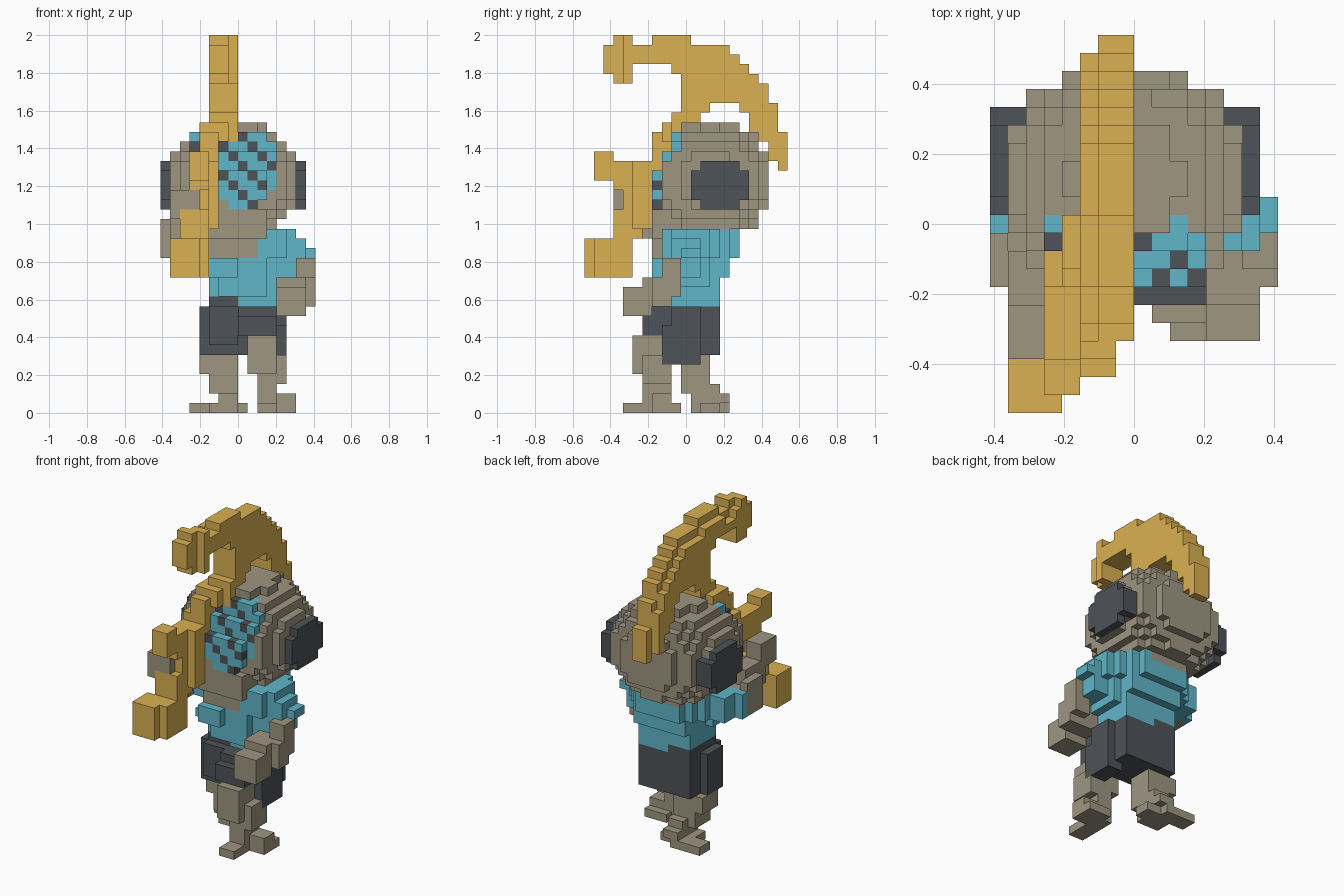
import bpy, bmesh
from mathutils import Vector

if "Cube" in bpy.data.objects:
    bpy.data.objects.remove(bpy.data.objects["Cube"], do_unlink=True)

U = 2 / 39                                   # edge of one block
ORIGIN = Vector((-8 * U, -10.5 * U, 0))      # corner of the block grid


def material(name, rgb):
    m = bpy.data.materials.new(name)
    m.use_nodes = True
    col = (*rgb, 1)
    m.diffuse_color = col
    m.node_tree.nodes["Principled BSDF"].inputs["Base Color"].default_value = col
    return m


GOLD = material("gold", (0.70, 0.44, 0.085))
STONE = material("warm grey", (0.345, 0.303, 0.222))
TEAL = material("teal", (0.115, 0.47, 0.58))
DARK = material("charcoal", (0.077, 0.086, 0.097))

parts = []       # (name, materials, {cell: material index})
taken = set()    # every filled cell, so parts never overlap


def boxes(*bs):
    """Cells of boxes given as x0, x1, y0, y1, z0, z1 in block units."""
    return {(i, j, k) for a, b, c, d, e, f in bs
            for i in range(a, b) for j in range(c, d) for k in range(e, f)}


def ball(centre, radii, power):
    """Cells of a slightly boxy ellipsoid."""
    cells = boxes(*[[v for c, r in zip(centre, radii)
                     for v in (int(c - r) - 1, int(c + r) + 2)]])
    return {p for p in cells
            if sum((abs(q + .5 - c) / r) ** power
                   for q, c, r in zip(p, centre, radii)) <= 1}


def part(name, mats, cells, rule=lambda i, j, k: 0):
    own = {p: rule(*p) for p in cells if p not in taken}
    taken.update(own)
    parts.append((name, mats, own))


# Crest: side profile as columns (y0, y1, z0, z1), with a thinner flank beside the ridge
profile = [(4, 5, 34, 39), (5, 7, 36, 38), (7, 9, 36, 39), (9, 10, 35, 39),
           (10, 11, 30, 39), (11, 12, 30, 38), (12, 13, 31, 38), (13, 15, 32, 38),
           (15, 16, 32, 37), (16, 17, 31, 36), (17, 18, 29, 35), (18, 19, 28, 34),
           (19, 20, 26, 32), (20, 21, 25, 29)]
crest = boxes(*[(6, 8, *p) for p in profile])
crest |= {(5, j, k) for i, j, k in crest if (6, j, k + 1) in crest and j < 20}
crest |= boxes((5, 7, 2, 3, 35, 38), (5, 7, 3, 4, 34, 39))
part("crest", [GOLD], crest)

# Strand running from the crest down the brow to the curled weapon
part("brow_strand", [GOLD], boxes(
    (5, 8, 9, 11, 29, 31), (4, 8, 9, 11, 28, 30), (4, 7, 8, 9, 28, 30),
    (4, 6, 7, 9, 24, 29)))
part("weapon", [GOLD], boxes(
    (4, 6, 5, 7, 19, 26), (3, 5, 3, 7, 23, 26), (3, 5, 1, 3, 24, 27),
    (3, 5, 7, 9, 23, 27), (4, 5, 4, 6, 21, 23), (2, 5, 3, 6, 18, 21),
    (1, 4, 0, 3, 14, 18), (3, 5, 1, 5, 14, 18)))

# Ear discs
for name, x0 in (("left_ear_disc", 13), ("right_ear_disc", 0)):
    head_side = range(1, 14)
    disc = boxes((x0, x0 + 2, 12, 16, 21, 26), (x0, x0 + 2, 11, 17, 22, 25))
    # the inner layer only shows at the rear rim
    part(name, [DARK], {(i, j, k) for i, j, k in disc if i not in head_side or j == 16})


# Head with a speckled face mask on the sloping front
def mask(i, j, k):
    front = ((i - 8.5) / 3.3) ** 2 + ((k - 24.5) / 4.2) ** 2 < 1 and i - k < -11
    brow = 3 <= i <= 4 and 27 <= k <= 28
    if j > 10 or not (front or brow):
        return 0
    return 2 if (i + k) % 3 == 0 else 1


head = ball((7.5, 13, 24), (6.6, 6.1, 5.9), 2.5)
head = {(i, j, k) for i, j, k in head if j >= 7 + (k - 23) // 2}
part("head", [STONE, TEAL, DARK], head, mask)
part("chin", [STONE], boxes((5, 10, 8, 11, 16, 19), (5, 11, 7, 10, 18, 21)))

# Arms
part("right_arm", [STONE], boxes(
    (0, 1, 7, 10, 16, 20), (1, 3, 8, 10, 16, 19), (1, 3, 5, 9, 18, 21),
    (1, 3, 3, 6, 20, 23), (3, 4, 3, 5, 21, 23)))
part("left_arm", [STONE], boxes(
    (14, 16, 8, 10, 14, 16), (14, 16, 7, 10, 12, 14), (14, 16, 7, 9, 11, 12),
    (12, 15, 6, 9, 11, 14), (12, 15, 4, 7, 10, 13)))

# Shirt and sleeves
part("shirt", [TEAL], boxes(
    (5, 12, 9, 14, 12, 16), (6, 11, 8, 14, 12, 16), (5, 12, 9, 15, 14, 17),
    (3, 13, 9, 14, 16, 19), (4, 12, 9, 15, 16, 19), (5, 11, 9, 16, 16, 19),
    (5, 8, 7, 9, 14, 16), (4, 5, 8, 11, 14, 15), (8, 12, 9, 14, 11, 12),
    (11, 13, 9, 13, 13, 17)))
part("left_sleeve", [TEAL], boxes(
    (10, 13, 8, 13, 16, 19), (12, 14, 9, 13, 16, 19), (12, 15, 9, 12, 14, 18),
    (14, 16, 10, 12, 16, 17)))
part("right_sleeve", [TEAL], boxes((1, 4, 9, 13, 16, 19), (0, 2, 10, 11, 16, 19)))

# Shorts
part("shorts", [DARK], boxes(
    (4, 13, 9, 12, 6, 11), (5, 12, 9, 14, 6, 12), (5, 8, 8, 9, 7, 11),
    (8, 12, 6, 10, 8, 10), (8, 12, 7, 9, 9, 11), (11, 13, 8, 12, 5, 9)))

# Legs and feet, left leg stepping forward
part("left_leg", [STONE], boxes(
    (9, 12, 5, 9, 4, 8), (10, 13, 6, 9, 3, 6), (10, 12, 6, 9, 1, 4)))
part("left_foot", [STONE], boxes((10, 12, 4, 9, 0, 1), (11, 14, 7, 10, 0, 1),
                                 (12, 14, 7, 9, 1, 2)))
part("right_leg", [STONE], boxes(
    (4, 8, 10, 13, 4, 6), (5, 8, 10, 13, 2, 5), (6, 8, 11, 14, 1, 3)))
part("right_foot", [STONE], boxes((3, 7, 13, 15, 0, 1), (5, 8, 11, 14, 0, 1),
                                  (7, 9, 12, 14, 0, 1), (6, 8, 13, 15, 1, 2)))

# Skin every part: only faces open to the air, flat neighbours merged
for name, mats, cells in parts:
    bm = bmesh.new()
    verts = {}

    def vert(p):
        if p not in verts:
            verts[p] = bm.verts.new(ORIGIN + Vector(p) * U)
        return verts[p]

    for p, mi in cells.items():
        for ax in range(3):
            for s in (0, 1):
                n = list(p)
                n[ax] += 2 * s - 1
                if tuple(n) in taken:
                    continue
                b, c = (ax + 1) % 3, (ax + 2) % 3
                ring = []
                for db, dc in ((0, 0), (1, 0), (1, 1), (0, 1)):
                    q = list(p)
                    q[ax] += s
                    q[b] += db
                    q[c] += dc
                    ring.append(vert(tuple(q)))
                f = bm.faces.new(ring if s else ring[::-1])
                f.material_index = mi
    bmesh.ops.dissolve_limit(bm, angle_limit=0.01, verts=bm.verts[:],
                             edges=bm.edges[:], delimit={'MATERIAL'})
    mesh = bpy.data.meshes.new(name)
    bm.to_mesh(mesh)
    bm.free()
    for m in mats:
        mesh.materials.append(m)
    bpy.context.scene.collection.objects.link(bpy.data.objects.new(name, mesh))
